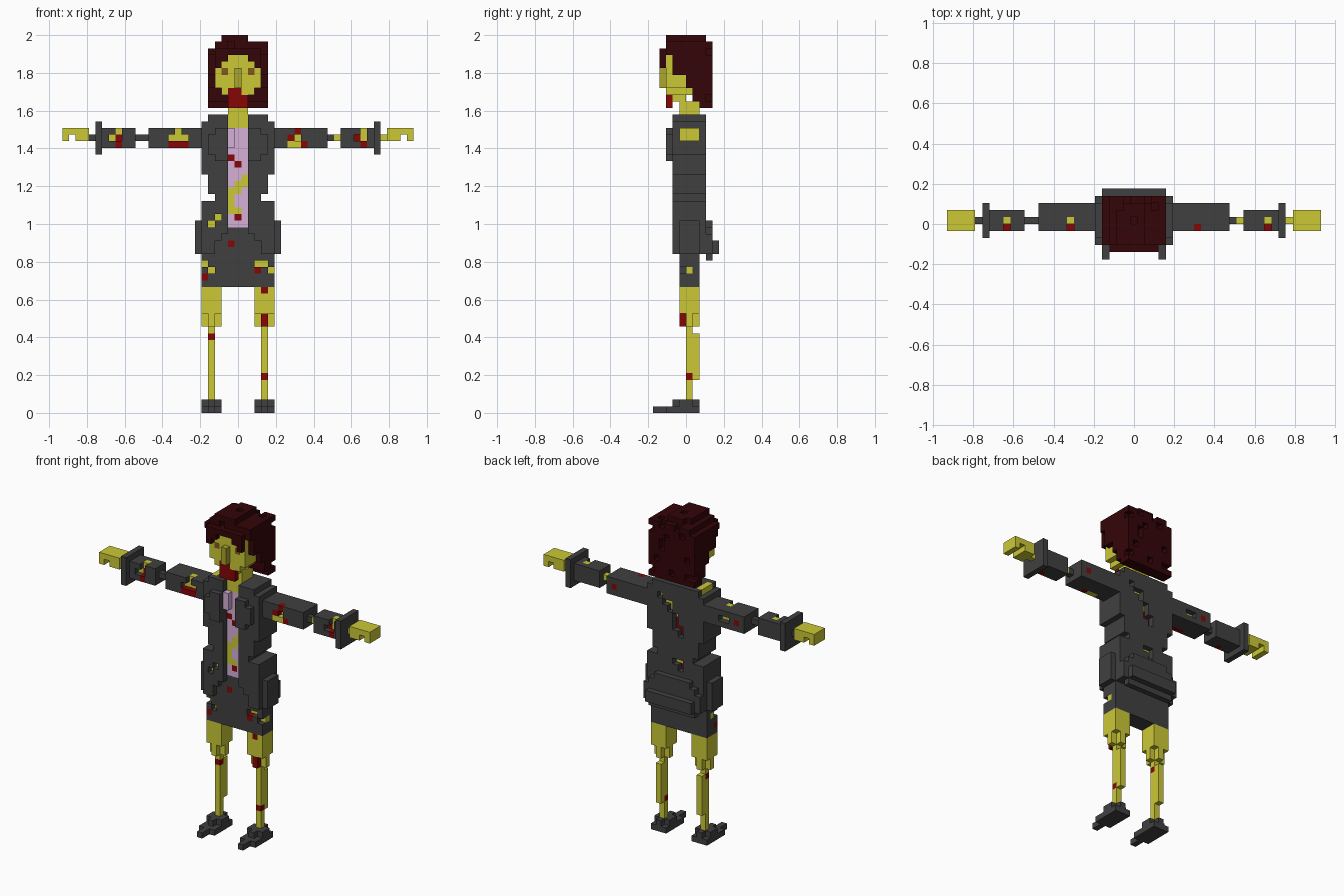
import bpy, bmesh, random

if "Cube" in bpy.data.objects:
    bpy.data.objects.remove(bpy.data.objects["Cube"], do_unlink=True)

U = 2 / 57          # edge of one block
random.seed(4)


def linear(c):
    c /= 255
    return c / 12.92 if c < 0.04045 else ((c + 0.055) / 1.055) ** 2.4


def material(name, r, g, b):
    m = bpy.data.materials.new(name)
    col = (linear(r), linear(g), linear(b), 1)
    m.diffuse_color = col
    m.use_nodes = True
    bsdf = m.node_tree.nodes["Principled BSDF"]
    bsdf.inputs["Base Color"].default_value = col
    bsdf.inputs["Roughness"].default_value = 0.9
    return m


SKIN = material("yellow skin", 203, 201, 54)
SHADE = material("olive nose", 170, 166, 44)
EYE = material("brown eye", 128, 88, 24)
CLOTH = material("charcoal cloth", 64, 64, 64)
HAIR = material("dark maroon hair", 52, 5, 7)
BLOOD = material("red stain", 134, 6, 6)
BLOUSE = material("lilac blouse", 214, 176, 217)
CUT = None

SIDES = [((1, 0, 0), [(1, 0, 0), (1, 1, 0), (1, 1, 1), (1, 0, 1)]),
         ((-1, 0, 0), [(0, 0, 0), (0, 0, 1), (0, 1, 1), (0, 1, 0)]),
         ((0, 1, 0), [(0, 1, 0), (0, 1, 1), (1, 1, 1), (1, 1, 0)]),
         ((0, -1, 0), [(0, 0, 0), (1, 0, 0), (1, 0, 1), (0, 0, 1)]),
         ((0, 0, 1), [(0, 0, 1), (1, 0, 1), (1, 1, 1), (0, 1, 1)]),
         ((0, 0, -1), [(0, 0, 0), (0, 1, 0), (1, 1, 0), (1, 0, 0)])]


class Part:
    """A set of blocks; later boxes recolour or cut earlier ones."""

    def __init__(self, name):
        self.name, self.cells = name, {}

    def box(self, mat, x0, x1, y0, y1, z0, z1, mirror=False):
        # x0 and x1 are the first and last column; y and z are edges
        for x in range(x0, x1 + 1):
            for y in range(y0, y1):
                for z in range(z0, z1):
                    for k in ((x, y, z), (-x, y, z)) if mirror else ((x, y, z),):
                        if mat is CUT:
                            self.cells.pop(k, None)
                        else:
                            self.cells[k] = mat

    def dots(self, mat, *cells):
        for x, y, z in cells:
            self.box(mat, x, x, y, y + 1, z, z + 1)

    def build(self):
        mesh = bpy.data.meshes.new(self.name)
        bm = bmesh.new()
        slots, verts = [], {}
        for (x, y, z), mat in self.cells.items():
            if mat not in slots:
                slots.append(mat)
                mesh.materials.append(mat)
            for (dx, dy, dz), corners in SIDES:
                if (x + dx, y + dy, z + dz) in self.cells:
                    continue
                loop = []
                for a, b, c in corners:
                    k = (x + a, y + b, z + c)
                    if k not in verts:
                        verts[k] = bm.verts.new(((k[0] - 0.5) * U, k[1] * U, k[2] * U))
                    loop.append(verts[k])
                bm.faces.new(loop).material_index = slots.index(mat)
        bm.to_mesh(mesh)
        bm.free()
        bpy.context.collection.objects.link(bpy.data.objects.new(self.name, mesh))


# Legs and shoes
for side, s in (("right", -1), ("left", 1)):
    c = 4 * s
    shoe = Part(side + "_shoe")
    shoe.box(CLOTH, c - 1, c + 1, -3, 2, 0, 1)
    shoe.box(CLOTH, c, c, -5, -3, 0, 1)
    shoe.box(CLOTH, c - 1, c + 1, -1, 1, 1, 2)
    shoe.box(CLOTH, c, c, -2, 2, 1, 2)
    shoe.build()
    leg = Part(side + "_leg")
    leg.box(SKIN, c, c, 0, 1, 2, 14)
    leg.box(SKIN, c, c, 0, 2, 5, 12)
    leg.box(SKIN, c, c, -1, 2, 13, 19)
    leg.box(SKIN, c - 1, c + 1, 0, 1, 13, 19)
    leg.box(SKIN, c - 1, c + 1, -1, 2, 15, 19)
    if s < 0:
        leg.dots(BLOOD, (c, 0, 11))
    else:
        leg.dots(BLOOD, (c, 0, 5), (c, -1, 18), (c, -1, 13), (c, -1, 14))
    leg.build()

# Skirt with torn front corners
skirt = Part("skirt")
skirt.box(CLOTH, -5, 5, -1, 2, 19, 24)
skirt.box(SKIN, -4, 4, 0, 1, 20, 24)
skirt.dots(CUT, (-5, -1, 22), (-4, -1, 21), (3, -1, 22), (4, -1, 22), (5, -1, 21))
skirt.dots(SKIN, (-5, 0, 22), (5, 0, 21))
skirt.dots(BLOOD, (-5, -1, 20), (3, -1, 21))
skirt.build()

# Jacket: hips, waist, chest, shoulders, then the body inside it
jacket = Part("jacket")
jacket.box(CLOTH, -6, 6, -1, 2, 24, 29)
jacket.box(CLOTH, -5, 5, -2, 3, 24, 32)
jacket.box(CLOTH, -3, 3, -2, 3, 32, 33)
jacket.box(CLOTH, -4, 4, -2, 3, 33, 36)
jacket.box(CLOTH, -5, 5, -2, 3, 36, 44)
jacket.box(CLOTH, -4, 4, -2, 3, 44, 45)
jacket.box(SKIN, -4, 4, -1, 2, 28, 31)
jacket.box(SKIN, -2, 2, -1, 2, 31, 36)
jacket.box(SKIN, -4, 4, -1, 2, 36, 43)
# open front, with room for blouse and neck, and lapels
jacket.box(CUT, -1, 1, -2, -1, 27, 45)
jacket.box(CUT, -1, 1, -1, 0, 28, 43)
jacket.box(CUT, -1, 1, -1, 2, 43, 45)
jacket.box(CUT, -2, 2, -2, -1, 26, 27)
jacket.box(CUT, -3, 3, -2, -1, 24, 26)
jacket.box(CLOTH, 2, 3, -3, -2, 38, 43, mirror=True)
jacket.box(CLOTH, 4, 4, -3, -2, 39, 42, mirror=True)
# gathered back
jacket.box(CLOTH, -5, 5, 3, 4, 24, 27)
jacket.box(CLOTH, -4, 4, 3, 4, 23, 28)
jacket.box(CLOTH, -3, 3, 3, 4, 28, 29)
jacket.box(CLOTH, -4, 4, 4, 5, 24, 26)
# tears in front, on the shoulder and on the back
jacket.dots(CUT, (-4, -2, 28), (-3, -2, 29))
jacket.box(SKIN, -4, -4, -1, 2, 44, 45)
jacket.dots(CUT, (3, 2, 42), (2, 2, 41), (1, 2, 41), (1, 2, 40), (0, 2, 39), (0, 2, 38),
            (0, 2, 37), (-1, 2, 37), (-1, 2, 36), (0, 2, 31), (-1, 2, 31), (-1, 2, 30))
jacket.dots(SKIN, (3, 1, 42), (2, 1, 41))
jacket.dots(BLOOD, (0, 1, 38), (0, 1, 37), (-1, 1, 37), (-1, 1, 36), (-1, 1, 30))
jacket.dots(BLOOD, (-1, -1, 25))
jacket.build()

# Blouse and neck
blouse = Part("blouse")
blouse.box(BLOUSE, -1, 1, -1, 0, 28, 43)
blouse.box(BLOUSE, -1, -1, -2, -1, 40, 43)
blouse.dots(SKIN, (0, -1, 34), (1, -1, 34), (1, -1, 35), (0, -1, 33), (-1, -1, 33),
            (-1, -1, 32), (-1, -1, 30), (0, -1, 30), (-1, -1, 31))
blouse.dots(BLOOD, (-1, -1, 38), (0, -1, 37), (0, -1, 29))
blouse.build()
neck = Part("neck")
neck.box(SKIN, -1, 1, -1, 2, 43, 47)
neck.build()

# Head
head = Part("head")
head.box(SKIN, -3, 3, -3, 1, 49, 54)
head.box(SKIN, -2, 2, -3, 1, 48, 49)
head.box(SKIN, -1, 1, -3, 0, 47, 48)
head.box(SHADE, 0, 0, -4, -3, 49, 52)
head.box(EYE, 2, 2, -3, -2, 51, 52, mirror=True)
head.box(BLOOD, -1, 1, -3, -2, 47, 48)
head.box(BLOOD, -1, 1, -3, -2, 46, 47)
head.dots(BLOOD, (-1, -3, 48), (0, -3, 48))
head.build()

# Hair: back, crown and fringe, with a ragged outer layer
hair = Part("hair")
hair.box(HAIR, -4, 4, 2, 4, 46, 49)
hair.box(HAIR, -4, 4, 1, 4, 47, 49)
hair.box(HAIR, -4, 4, 0, 4, 49, 52)
hair.box(HAIR, -4, 4, -1, 4, 52, 54)
hair.box(HAIR, -4, 4, -3, 4, 54, 55)
hair.box(HAIR, -3, 4, -3, 4, 55, 56)
hair.box(HAIR, -2, 1, -3, 3, 56, 57)
hair.box(HAIR, 4, 4, -2, 0, 51, 54, mirror=True)
hair.box(HAIR, 2, 3, -4, -3, 53, 55, mirror=True)
hair.box(HAIR, 3, 3, -4, -3, 52, 53, mirror=True)
hair.box(HAIR, -1, 1, -4, -3, 54, 55)
for x, y, z in list(hair.cells):
    outer = (y == 3 and z < 55) or (z == 55 and abs(x) < 4) or z == 56
    if outer and random.random() < 0.13:
        hair.box(CUT, x, x, y, y + 1, z, z + 1)
hair.build()

# Arms: padded sleeve over skin, thin elbow, cuff and hand
for side, s in (("right", -1), ("left", 1)):
    arm = Part(side + "_arm")

    def seg(mat, a, b, *yz):
        arm.box(mat, min(a * s, b * s), max(a * s, b * s), *yz)

    seg(CLOTH, 6, 13, -1, 3, 40, 43)
    seg(SKIN, 7, 12, 0, 2, 41, 42)
    seg(CLOTH, 14, 14, 0, 1, 41, 42)
    seg(SKIN if s > 0 else CLOTH, 15, 15, 0, 1, 41, 42)
    seg(CLOTH, 16, 20, -1, 2, 40, 43)
    seg(SKIN, 17, 19, 0, 1, 41, 42)
    seg(CLOTH, 21, 21, -2, 3, 39, 44)
    seg(SKIN if s > 0 else CLOTH, 22, 22, 0, 1, 41, 42)
    # forearm tear
    c = 18 if s < 0 else 19
    seg(CUT, 18, 19, -1, 0, 41, 42)
    seg(CUT, c, c, -1, 0, 42, 43)
    seg(SKIN, c, c, 0, 1, 42, 43)
    seg(BLOOD, c, c, -1, 0, 40, 41)
    seg(BLOOD, 18, 18, 0, 1, 41, 42)
    # upper sleeve tear
    if s < 0:
        seg(CUT, 8, 10, -1, 0, 41, 42)
        seg(CUT, 9, 9, -1, 0, 42, 43)
        seg(SKIN, 9, 9, 0, 1, 42, 43)
        seg(BLOOD, 8, 10, -1, 0, 40, 41)
        seg(CUT, 9, 10, 2, 3, 41, 42)
        seg(BLOOD, 12, 12, 2, 3, 41, 42)
    else:
        seg(CUT, 9, 9, -1, 0, 41, 42)
        seg(SKIN, 8, 9, -1, 0, 40, 41)
        seg(BLOOD, 9, 9, -1, 0, 42, 43)
        seg(BLOOD, 10, 10, -1, 0, 40, 41)
        seg(BLOOD, 8, 8, -1, 0, 41, 42)
        seg(BLOOD, 12, 12, 2, 3, 41, 42)
    arm.build()
    hand = Part(side + "_hand")
    for a, b, z in ((23, 26, 42), (23, 24, 41), (26, 26, 41)):
        hand.box(SKIN, min(a * s, b * s), max(a * s, b * s), -1, 2, z, z + 1)
    hand.build()
